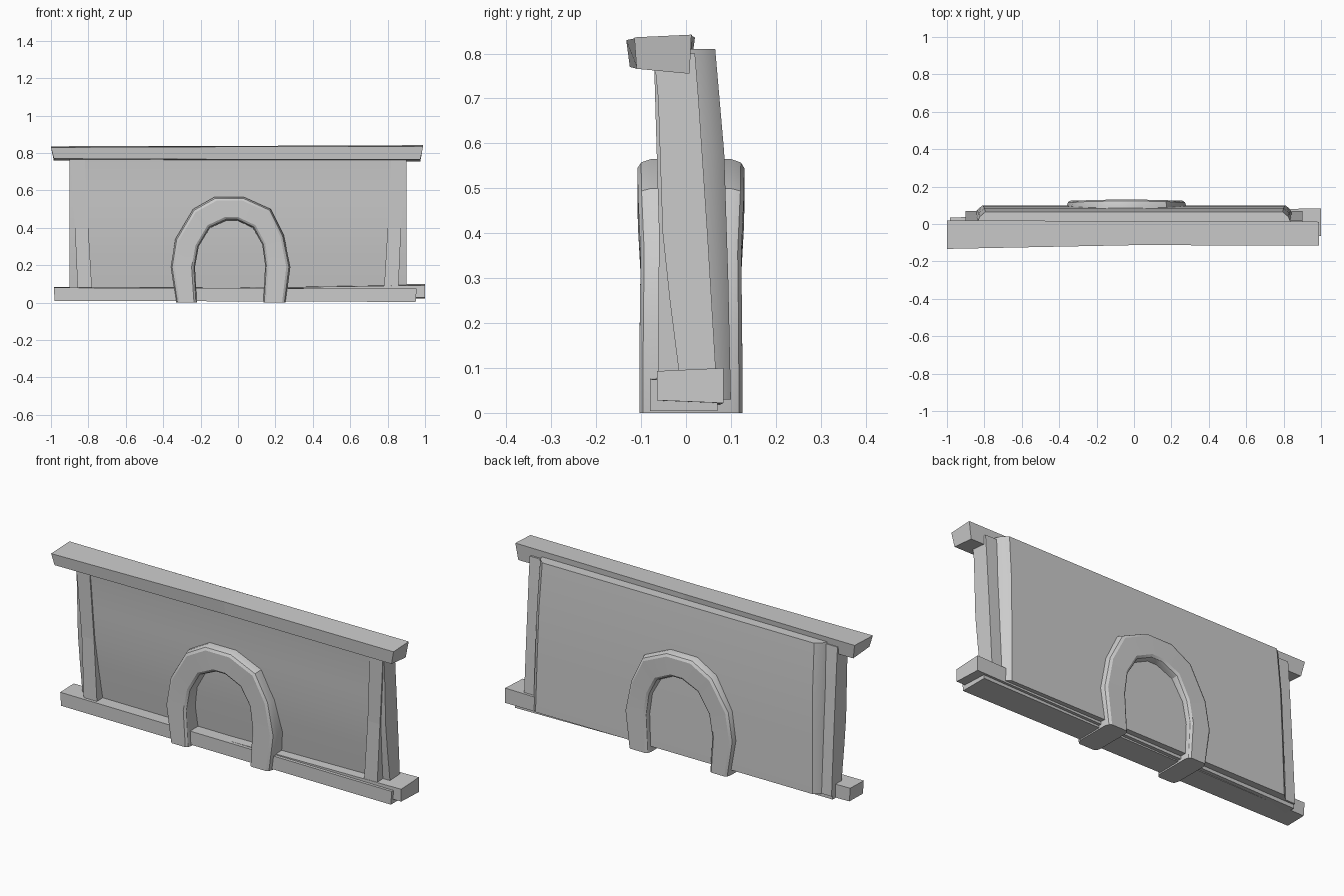
import bpy, bmesh, math


def loft(name, rings, smooth=False):
    """Skin a list of matching cross-sections and cap both ends."""
    bm = bmesh.new()
    vs = [[bm.verts.new(p) for p in ring] for ring in rings]
    n = len(vs[0])
    for a, b in zip(vs, vs[1:]):
        for i in range(n):
            j = (i + 1) % n
            bm.faces.new((a[i], a[j], b[j], b[i]))
    bm.faces.new(vs[0][::-1])
    bm.faces.new(vs[-1])
    bmesh.ops.recalc_face_normals(bm, faces=bm.faces)
    me = bpy.data.meshes.new(name)
    bm.to_mesh(me)
    bm.free()
    ob = bpy.data.objects.new(name, me)
    bpy.context.collection.objects.link(ob)
    if smooth:
        bpy.ops.object.select_all(action='DESELECT')
        bpy.context.view_layer.objects.active = ob
        ob.select_set(True)
        bpy.ops.object.shade_smooth_by_angle(angle=math.radians(30))
    return ob


def beam(name, sections):
    """Beam along x; each section is (x_bottom, x_top, four (y, z) corners from bottom front)."""
    return loft(name, [[(xb if i in (0, 1) else xt, y, z) for i, (y, z) in enumerate(c)]
                       for xb, xt, c in sections])


# curved, leaning wall core: z, front y, back y
core = [(0.03, -0.008, 0.07), (0.1, -0.017, 0.066), (0.25, -0.036, 0.057), (0.4, -0.052, 0.048),
        (0.55, -0.057, 0.038), (0.7, -0.062, 0.028), (0.8, -0.072, 0.02)]
loft("wall_core", [[(-0.9, f, z), (0.9, f, z), (0.9, b, z), (-0.9, b, z)]
                   for z, f, b in core], True)

# raised back panel with bevelled ends: z, half width, back y
back = [(0.03, 0.81, 0.1), (0.3, 0.805, 0.094), (0.58, 0.8, 0.085), (0.81, 0.795, 0.065)]
loft("back_panel", [[(-w - 0.045, y - 0.06, z), (w + 0.045, y - 0.06, z), (w + 0.03, y - 0.026, z),
                     (w, y, z), (-w, y, z), (-w - 0.03, y - 0.026, z)]
                    for z, w, y in back], True)

# tapering pilasters on the front near each end
for side, label in ((-1, "left"), (1, "right")):
    rings = []
    for z, inner, outer, y in ((0.06, 0.78, 0.857, -0.063), (0.4, 0.80, 0.872, -0.06),
                               (0.78, 0.82, 0.898, -0.071)):
        rings.append([(side * inner, y, z), (side * outer, y, z),
                      (side * outer, 0, z), (side * inner, 0, z)])
    loft(label + "_pilaster", rings)

# slightly warped cap beam
beam("cap_beam", [
    (-0.985, -1.0, ((-0.125, 0.77), (0.01, 0.76), (0.02, 0.836), (-0.133, 0.83))),
    (0.0, 0.0, ((-0.108, 0.766), (0.008, 0.757), (0.015, 0.838), (-0.113, 0.834))),
    (0.975, 0.99, ((-0.11, 0.766), (0.008, 0.755), (0.012, 0.842), (-0.115, 0.836)))])

# front and rear base beams, offset from each other
beam("front_base_beam", [
    (-0.98, -0.985, ((-0.078, 0.01), (0.035, 0.012), (0.035, 0.083), (-0.078, 0.08))),
    (0.95, 0.955, ((-0.08, 0.004), (0.07, 0.004), (0.07, 0.07), (-0.08, 0.075)))])
beam("rear_base_beam", [
    (-0.9, -0.9, ((-0.06, 0.012), (0.06, 0.01), (0.06, 0.068), (-0.06, 0.065))),
    (1.0, 1.0, ((-0.065, 0.028), (0.083, 0.022), (0.083, 0.1), (-0.065, 0.093)))])

# thick low-poly arch with softened rims: outer (x, z), inner (x, z)
outer = [(-0.33, 0), (-0.36, 0.19), (-0.335, 0.34), (-0.24, 0.5), (-0.125, 0.565),
         (0.03, 0.565), (0.175, 0.5), (0.245, 0.36), (0.28, 0.19), (0.255, 0)]
inner = [(-0.22, 0), (-0.23, 0.19), (-0.21, 0.3), (-0.15, 0.4), (-0.06, 0.44),
         (-0.005, 0.44), (0.08, 0.4), (0.13, 0.31), (0.145, 0.2), (0.135, 0)]
front = [-0.104, -0.103, -0.101, -0.107, -0.108, -0.108, -0.107, -0.101, -0.103, -0.104]
# cross-section: fraction from outer to inner edge, inset from the faces
section = [(0, 0.03), (0.06, 0.008), (0.16, 0), (0.86, 0), (0.95, 0.008), (1, 0.025)]
rings = []
for (ox, oz), (ix, iz), yf in zip(outer, inner, front):
    pts = [(ox + (ix - ox) * t, oz + (iz - oz) * t, d) for t, d in section]
    rings.append([(x, yf + d, z) for x, z, d in pts] +
                 [(x, 0.022 - yf - d, z) for x, z, d in reversed(pts)])
loft("arch", rings, True)
